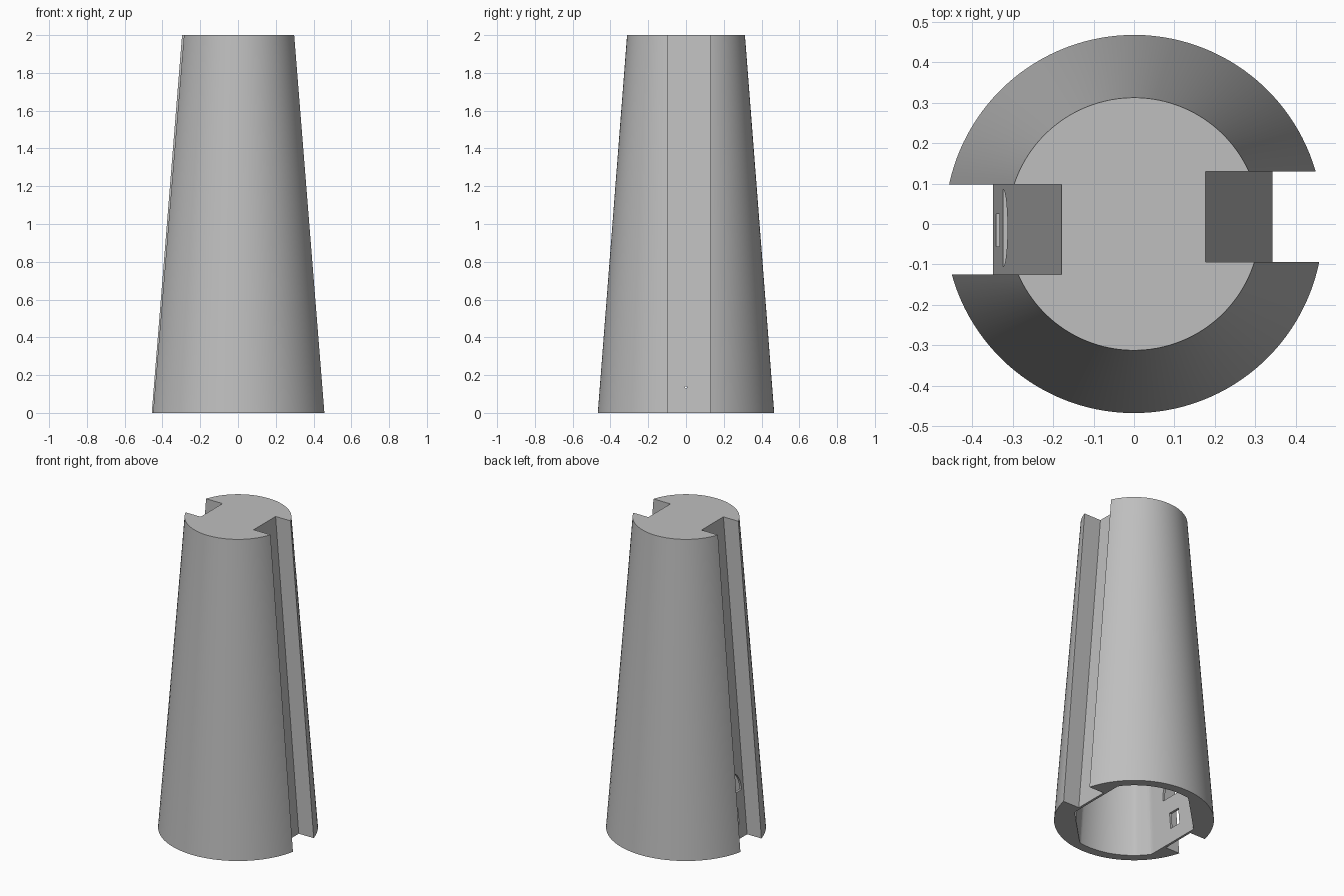
import bpy, bmesh, math

HEIGHT = 2.0

default = bpy.data.objects.get("Cube")
if default:
    bpy.data.objects.remove(default, do_unlink=True)

grey = bpy.data.materials.new("plain grey")
grey.use_nodes = True
grey.diffuse_color = (0.52, 0.52, 0.52, 1)
grey.node_tree.nodes["Principled BSDF"].inputs["Base Color"].default_value = grey.diffuse_color


def loft(name, bottom, top):
    """Closed solid between two matching outlines of 3D points."""
    bm = bmesh.new()
    low = [bm.verts.new(p) for p in bottom]
    high = [bm.verts.new(p) for p in top]
    n = len(low)
    for i in range(n):
        j = (i + 1) % n
        bm.faces.new((low[i], low[j], high[j], high[i]))
    bm.faces.new(low[::-1])
    bm.faces.new(high)
    bmesh.ops.recalc_face_normals(bm, faces=bm.faces)
    mesh = bpy.data.meshes.new(name)
    bm.to_mesh(mesh)
    bm.free()
    obj = bpy.data.objects.new(name, mesh)
    bpy.context.collection.objects.link(obj)
    mesh.materials.append(grey)
    return obj


def mix(a, b, t):
    return a + (b - a) * t


def arc(r, start, end, z, steps=56):
    angles = [mix(start, end, i / steps) for i in range(steps + 1)]
    return [(r * math.cos(a), r * math.sin(a), z) for a in angles]


def body_outline(t):
    """Round outline with a square slot on each side."""
    r = mix(0.467, 0.312, t)
    z = HEIGHT * t
    left_floor, right_floor = mix(0.342, 0.177, t), mix(-0.348, -0.179, t)
    l0, l1, r0, r1 = -0.094, 0.13, -0.125, 0.098
    back = arc(r, math.asin(l1 / r), math.pi - math.asin(r1 / r), z)
    front = arc(r, math.pi - math.asin(r0 / r), 2 * math.pi + math.asin(l0 / r), z)
    return (back + [(right_floor, r1, z), (right_floor, r0, z)]
            + front + [(left_floor, l0, z), (left_floor, l1, z)])


def cavity_outline(t):
    """Round hollow flattened behind the slots and on one diagonal."""
    r, diagonal = mix(0.41, 0.257, t), mix(0.338, 0.22, t)
    left, right = mix(0.327, 0.162, t), mix(0.333, 0.164, t)
    points = []
    for i in range(180):
        a = math.tau * i / 180
        c, d = math.cos(a), abs(math.cos(a + math.pi / 4))
        side = left if c > 0 else right
        rad = min(r, diagonal / max(d, 0.01), side / max(abs(c), 0.01))
        points.append((rad * c, rad * math.sin(a), HEIGHT * t))
    return points


def cut(target, cutter):
    mod = target.modifiers.new("cut", "BOOLEAN")
    mod.operation = "DIFFERENCE"
    mod.solver = "EXACT"
    mod.object = cutter
    bpy.context.view_layer.objects.active = target
    bpy.ops.object.modifier_apply(modifier=mod.name)
    bpy.data.objects.remove(cutter, do_unlink=True)


def hole(name, outline, x0, x1):
    return loft(name, [(x0, y, z) for y, z in outline], [(x1, y, z) for y, z in outline])


# Tapered body, hollow from below
body = loft("tapered_body", body_outline(0), body_outline(1))
cut(body, loft("cavity", cavity_outline(-0.02), cavity_outline(0.95)))

# Arched opening and small window in the right slot, pin hole in the left slot
arch = [(-0.01 + 0.095 * math.cos(math.pi * i / 24),
         0.29 + 0.13 * math.sin(math.pi * i / 24)) for i in range(25)]
window = [(-0.055, 0.09), (0.025, 0.09), (0.025, 0.19), (-0.055, 0.19)]
pin = [(0.006 * math.cos(math.tau * i / 12),
        0.135 + 0.006 * math.sin(math.tau * i / 12)) for i in range(12)]
cut(body, hole("arch_cutter", arch, -0.40, -0.24))
cut(body, hole("window_cutter", window, -0.40, -0.26))
cut(body, hole("pin_cutter", pin, 0.26, 0.40))

bpy.ops.object.select_all(action="DESELECT")
body.select_set(True)
bpy.context.view_layer.objects.active = body
bpy.ops.object.shade_smooth_by_angle(angle=math.radians(25))
